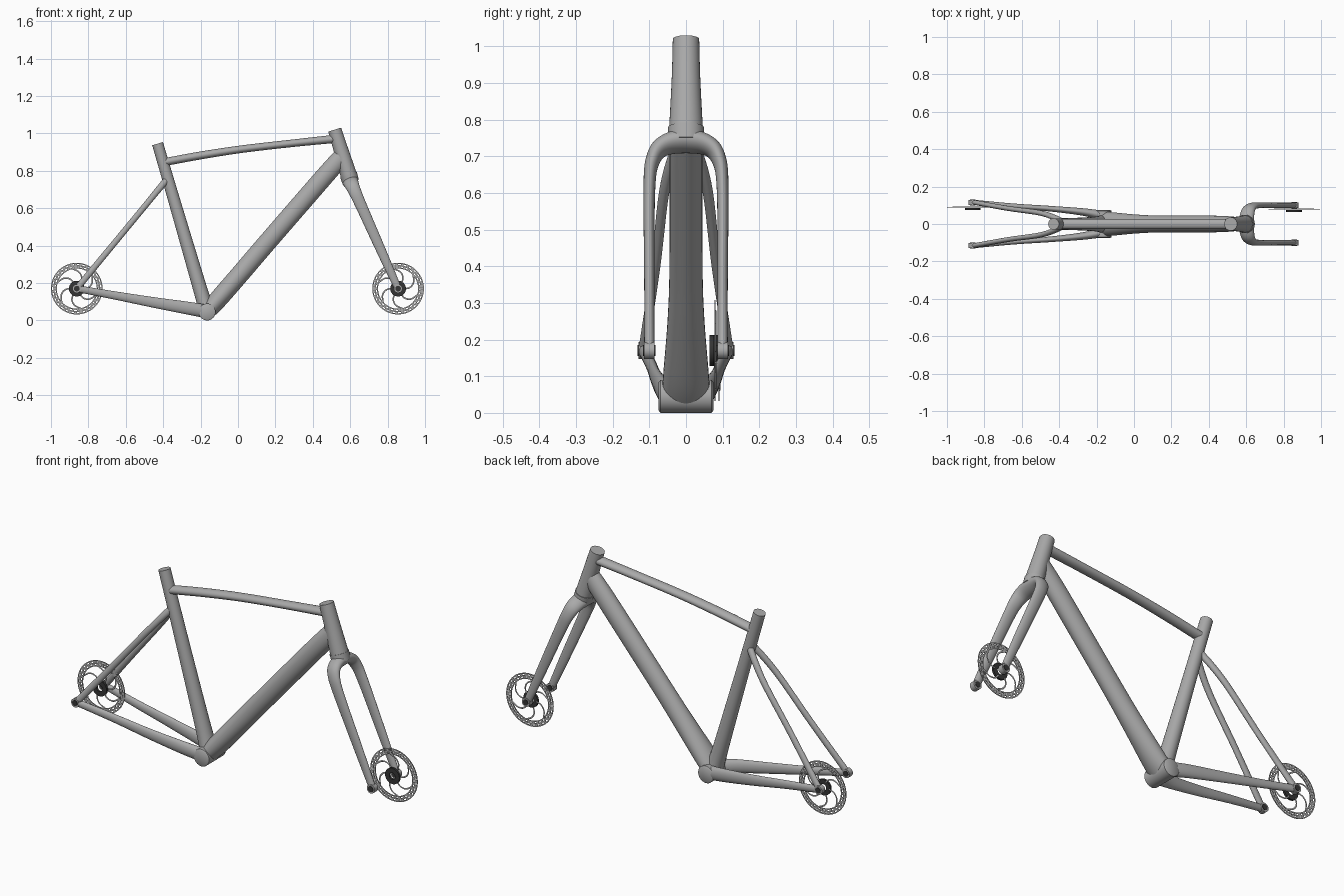
import bpy, bmesh, math
from mathutils import Vector

cube = bpy.data.objects.get("Cube")
if cube:
    bpy.data.objects.remove(cube)

X, Y = Vector((1, 0, 0)), Vector((0, 1, 0))


def material(name, v):
    m = bpy.data.materials.new(name)
    m.use_nodes = True
    m.diffuse_color = (v, v, v, 1)
    bsdf = m.node_tree.nodes["Principled BSDF"]
    bsdf.inputs["Base Color"].default_value = (v, v, v, 1)
    return m


GREY = material("frame grey", 0.4)
DARK = material("dark metal", 0.035)


def catmull(keys, steps):
    """Smoothly resample a list of key vectors (any dimension)."""
    out = []
    for i in range(len(keys) - 1):
        a, b, c, d = (keys[min(max(k, 0), len(keys) - 1)] for k in range(i - 1, i + 3))
        for s in range(steps):
            t = s / steps
            out.append([q + 0.5 * t * (r - p + t * (2 * p - 5 * q + 4 * r - w
                        + t * (3 * (q - r) + w - p))) for p, q, r, w in zip(a, b, c, d)])
    return out + [list(keys[-1])]


def sweep(bm, keys, ref=Y, sides=32, steps=6):
    """Elliptical tube; each key is x, y, z, radius along ref, radius across."""
    rows = catmull(keys, steps) if len(keys) > 2 else keys
    pts = [Vector(r[:3]) for r in rows]
    rings = []
    for i, row in enumerate(rows):
        t = (pts[min(i + 1, len(pts) - 1)] - pts[max(i - 1, 0)]).normalized()
        u = (ref - t * ref.dot(t)).normalized()
        v = t.cross(u)
        angles = [math.tau * k / sides for k in range(sides)]
        rings.append([bm.verts.new(pts[i] + u * row[3] * math.cos(a) + v * row[4] * math.sin(a))
                      for a in angles])
    for lo, hi in zip(rings, rings[1:]):
        for k in range(sides):
            n = (k + 1) % sides
            bm.faces.new((lo[k], lo[n], hi[n], hi[k]))
    bm.faces.new(rings[0][::-1])
    bm.faces.new(rings[-1])


def finish(name, bm, mat):
    bmesh.ops.recalc_face_normals(bm, faces=bm.faces)
    mesh = bpy.data.meshes.new(name)
    bm.to_mesh(mesh)
    bm.free()
    mesh.materials.append(mat)
    ob = bpy.data.objects.new(name, mesh)
    bpy.context.collection.objects.link(ob)
    bpy.ops.object.select_all(action='DESELECT')
    bpy.context.view_layer.objects.active = ob
    ob.select_set(True)
    bpy.ops.object.shade_smooth_by_angle(angle=math.radians(40))
    return ob


def tube(name, keys, mat=GREY, ref=Y):
    bm = bmesh.new()
    sweep(bm, keys, ref)
    return finish(name, bm, mat)


def pin(name, x, z, y0, y1, r, mat=GREY):
    return tube(name, [(x, y0, z, r, r), (x, y1, z, r, r)], mat, X)


def annulus(bm, c, r0, r1, rows, segs, thick, hole=lambda row, seg: False):
    """Flat ring facing y, with cells left out wherever hole() says so."""
    grid = [[bm.verts.new(c + Vector((math.cos(a), 0, math.sin(a))) * (r0 + (r1 - r0) * j / rows))
             for a in (math.tau * i / segs for i in range(segs))] for j in range(rows + 1)]
    faces = []
    for j in range(rows):
        for i in range(segs):
            n = (i + 1) % segs
            if not hole(j, i):
                faces.append(bm.faces.new((grid[j][i], grid[j][n], grid[j + 1][n], grid[j + 1][i])))
    bmesh.ops.recalc_face_normals(bm, faces=faces)
    bmesh.ops.solidify(bm, geom=faces, thickness=thick)


# Main frame tubes
bb_x, bb_z = -0.165, 0.045
bm = bmesh.new()
sweep(bm, [(bb_x, -0.075, bb_z, 0.038, 0.038), (bb_x, -0.07, bb_z, 0.045, 0.045),
           (bb_x, 0.07, bb_z, 0.045, 0.045), (bb_x, 0.075, bb_z, 0.038, 0.038)], X, steps=1)
finish("bottom_bracket_shell", bm, GREY)

tube("down_tube", [(bb_x, 0, bb_z, 0.066, 0.042), (-0.11, 0, 0.108, 0.062, 0.049),
                   (0.02, 0, 0.258, 0.05, 0.05), (0.15, 0, 0.41, 0.045, 0.05),
                   (0.45, 0, 0.756, 0.044, 0.05), (0.56, 0, 0.88, 0.036, 0.048)])
tube("seat_tube", [(bb_x, 0, bb_z, 0.05, 0.042), (-0.2, 0, 0.16, 0.04, 0.038),
                   (-0.29, 0, 0.467, 0.034, 0.034), (-0.374, 0, 0.754, 0.031, 0.031),
                   (-0.43, 0, 0.945, 0.03, 0.03)])
tube("top_tube", [(-0.4, 0, 0.845, 0.027, 0.021), (-0.2, 0, 0.882, 0.027, 0.021),
                  (0.03, 0, 0.917, 0.027, 0.02), (0.3, 0, 0.948, 0.027, 0.02),
                  (0.53, 0, 0.972, 0.028, 0.022)])
tube("head_tube", [(0.517, 0, 1.02, 0.036, 0.036), (0.55, 0, 0.913, 0.039, 0.039),
                   (0.592, 0, 0.777, 0.046, 0.044)])
tube("crown_race", [(0.591, 0, 0.779, 0.049, 0.047), (0.603, 0, 0.74, 0.049, 0.045)])

# Fork: one sweep from dropout to dropout over the crown
front, rear, axle_z = 0.856, -0.862, 0.17
up = Vector((-0.256, 0, 0.575)).normalized()
side = Y.cross(up)
half = [(0.1, 0, 0.019, 0.014), (0.1, 0.2, 0.025, 0.014), (0.1, 0.48, 0.03, 0.016),
        (0.09, 0.57, 0.034, 0.02), (0.06, 0.612, 0.039, 0.026)]
path = half + [(0, 0.626, 0.043, 0.031)] + [(-y, s, a, b) for y, s, a, b in reversed(half)]
tube("fork", [(front + up.x * s, y, axle_z + up.z * s, a, b) for y, s, a, b in path], ref=side)

# Rear stays, dropouts and axle caps on both sides
for word, m in (("left", 1), ("right", -1)):
    tube(word + "_chainstay", [(-0.17, m * 0.045, 0.048, 0.026, 0.036),
                               (-0.27, m * 0.064, 0.066, 0.02, 0.034),
                               (-0.45, m * 0.082, 0.096, 0.015, 0.028),
                               (-0.65, m * 0.096, 0.132, 0.014, 0.022),
                               (rear, m * 0.117, axle_z, 0.013, 0.018)])
    tube(word + "_seatstay", [(-0.375, m * 0.008, 0.76, 0.016, 0.018),
                              (-0.425, m * 0.034, 0.7, 0.015, 0.017),
                              (-0.507, m * 0.06, 0.6, 0.014, 0.016),
                              (-0.672, m * 0.083, 0.4, 0.013, 0.016),
                              (rear, m * 0.117, axle_z, 0.013, 0.017)])
    pin(word + "_fork_dropout", front, axle_z, m * 0.086, m * 0.115, 0.023)
    pin(word + "_rear_dropout", rear, axle_z, m * 0.102, m * 0.129, 0.023)
    pin(word + "_front_axle_cap", front, axle_z, m * 0.083, m * 0.118, 0.015, DARK)
    pin(word + "_rear_axle_cap", rear, axle_z, m * 0.099, m * 0.132, 0.015, DARK)

# Brake rotors with drilled rims, swept arms and dark carriers
for word, x, y in (("front", front, 0.081), ("rear", rear, 0.092)):
    c = Vector((x, y, axle_z))
    bm = bmesh.new()
    annulus(bm, c, 0.107, 0.138, 5, 108, 0.003,
            lambda row, seg: row in (1, 3) and (seg + row) % 4 < 2)
    for k in range(6):
        arm = []
        for j in range(5):
            r = 0.036 + 0.074 * j / 4
            a = math.tau * k / 6 + 0.75 * (j / 4) ** 2
            arm.append((x + r * math.cos(a), y, axle_z + r * math.sin(a), 0.002, 0.004))
        sweep(bm, arm, Y, 8, 4)
    finish(word + "_brake_rotor", bm, GREY)
    bm = bmesh.new()
    annulus(bm, c - Y * 0.006, 0.017, 0.042, 1, 36, 0.011)
    finish(word + "_rotor_carrier", bm, DARK)
